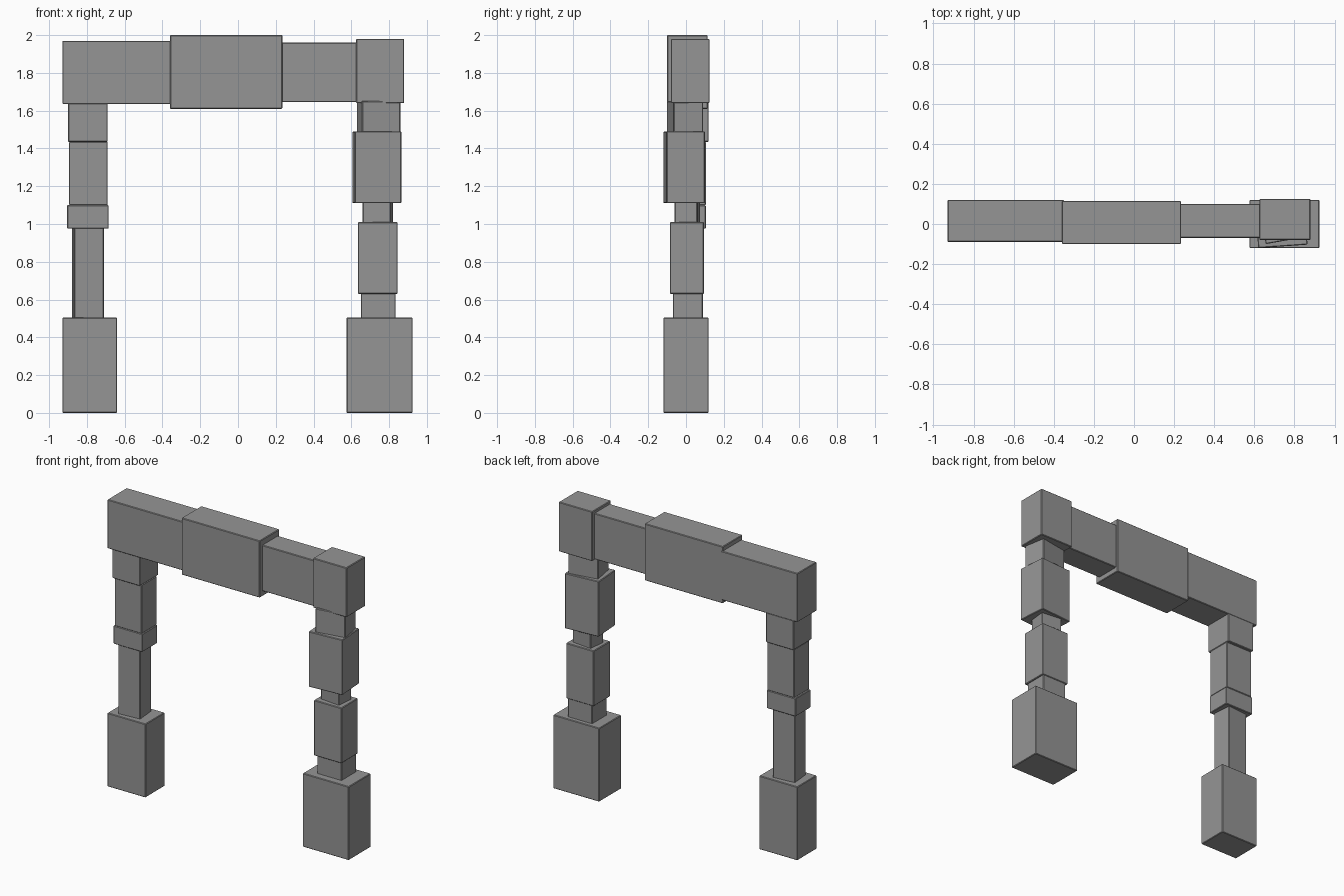
import bpy
import math

default = bpy.data.objects.get("Cube")
if default:
    bpy.data.objects.remove(default, do_unlink=True)

stone = bpy.data.materials.new("grey stone")
stone.use_nodes = True
GREY = (0.3, 0.3, 0.3, 1)
stone.diffuse_color = GREY
stone.node_tree.nodes["Principled BSDF"].inputs["Base Color"].default_value = GREY


def block(name, x, y, z, yaw=0):
    """Stone block filling the given extents, turned by yaw degrees."""
    spans = (x, y, z)
    centre = [(lo + hi) / 2 for lo, hi in spans]
    w, d, h = [hi - lo for lo, hi in spans]
    # Shrink the footprint so the turned block still fills its extents
    a = math.radians(yaw)
    c, s = math.cos(a), abs(math.sin(a))
    k = c * c - s * s
    size = ((w * c - d * s) / k, (d * c - w * s) / k, h)
    bpy.ops.mesh.primitive_cube_add(size=1, location=centre, rotation=(0, 0, a))
    ob = bpy.context.object
    ob.name = name
    ob.scale = size
    bpy.ops.object.transform_apply(location=False, rotation=False, scale=True)
    ob.data.materials.append(stone)
    bevel = ob.modifiers.new("worn edges", "BEVEL")
    bevel.width = 0.004
    bevel.segments = 1


# Lintel
block("lintel_right", (-0.93, -0.35), (-0.09, 0.12), (1.635, 1.97))
block("lintel_middle", (-0.36, 0.235), (-0.10, 0.115), (1.61, 2.0))
block("lintel_left", (0.22, 0.64), (-0.07, 0.10), (1.645, 1.96))
block("lintel_corner", (0.625, 0.88), (-0.08, 0.125), (1.64, 1.98))

# Right pillar
block("right_base", (-0.93, -0.64), (-0.09, 0.12), (0, 0.505))
block("right_shaft", (-0.88, -0.71), (-0.06, 0.09), (0.5, 0.98), 5)
block("right_collar", (-0.905, -0.685), (-0.06, 0.105), (0.975, 1.10))
block("right_upper_block", (-0.895, -0.69), (-0.06, 0.105), (1.10, 1.435))
block("right_capital", (-0.90, -0.69), (-0.08, 0.12), (1.435, 1.64))

# Left pillar
block("left_base", (0.575, 0.925), (-0.12, 0.12), (0, 0.505))
block("left_lower_neck", (0.65, 0.835), (-0.07, 0.09), (0.5, 0.635))
block("left_lower_block", (0.635, 0.845), (-0.085, 0.095), (0.63, 1.01))
block("left_middle_neck", (0.66, 0.82), (-0.06, 0.075), (1.0, 1.12), -6)
block("left_upper_block", (0.605, 0.865), (-0.12, 0.10), (1.11, 1.49), 4)
block("left_capital", (0.63, 0.86), (-0.10, 0.09), (1.48, 1.65), 10)
